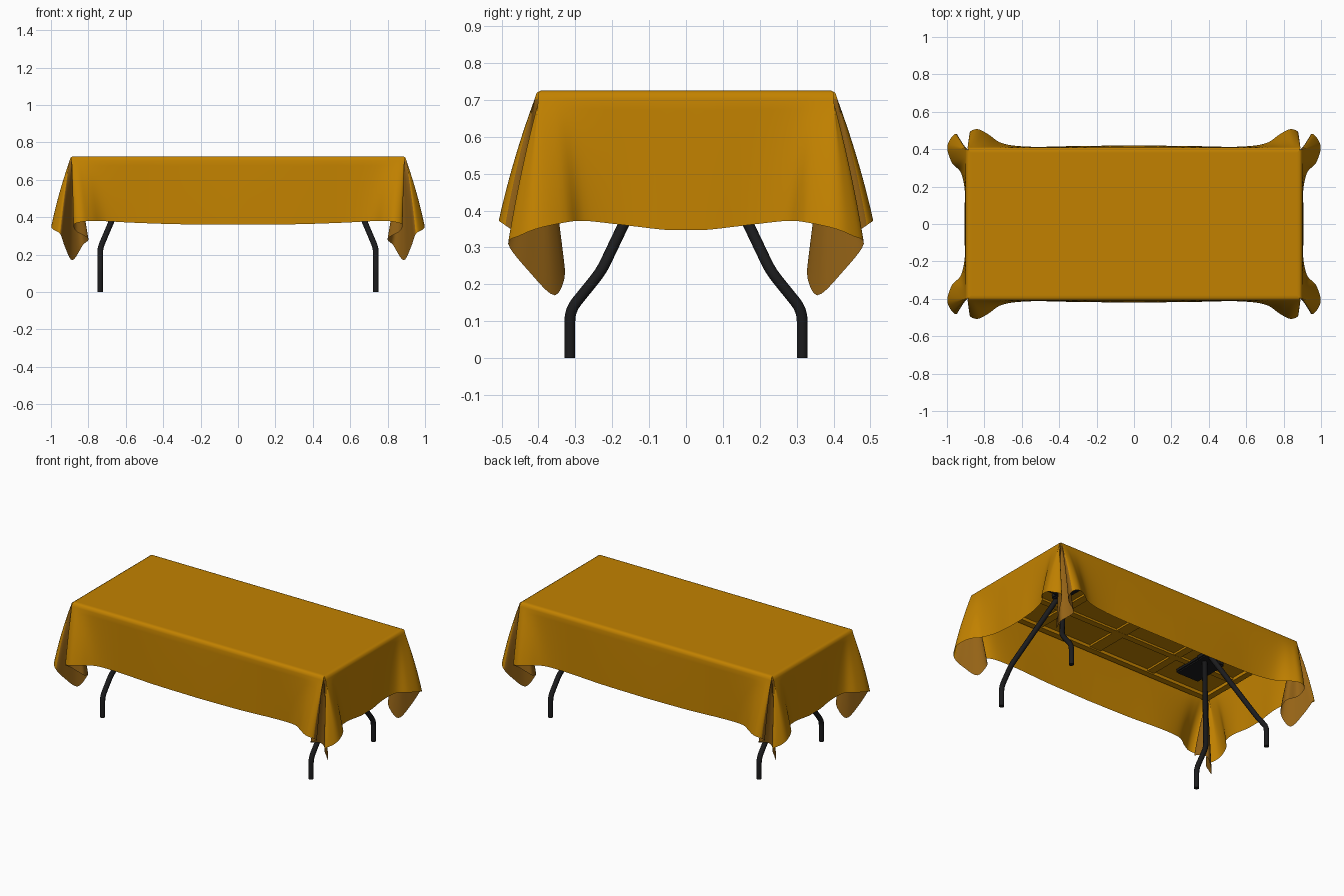
import bpy, bmesh
from mathutils import Vector

cube = bpy.data.objects.get("Cube")
if cube:
    bpy.data.objects.remove(cube, do_unlink=True)


def make_material(name, colour):
    mat = bpy.data.materials.new(name)
    mat.use_nodes = True
    mat.diffuse_color = colour
    shader = mat.node_tree.nodes["Principled BSDF"]
    shader.inputs["Base Color"].default_value = colour
    shader.inputs["Roughness"].default_value = 0.8
    return mat


golden = make_material("golden cloth", (0.54, 0.222, 0, 1))
brown = make_material("brown fold", (0.3, 0.125, 0.008, 1))
black = make_material("black metal", (0.011, 0.011, 0.012, 1))

TOP, HALF_X, HALF_Y = 0.725, 0.9, 0.41


def add_object(name, bm, mats, smooth_angle=None):
    mesh = bpy.data.meshes.new(name)
    bm.to_mesh(mesh)
    bm.free()
    obj = bpy.data.objects.new(name, mesh)
    bpy.context.collection.objects.link(obj)
    for mat in mats:
        mesh.materials.append(mat)
    if smooth_angle:
        bpy.ops.object.select_all(action='DESELECT')
        obj.select_set(True)
        bpy.context.view_layer.objects.active = obj
        bpy.ops.object.shade_smooth_by_angle(angle=smooth_angle)
    return obj


def mirror(obj, x=True, y=True):
    mod = obj.modifiers.new("mirror", 'MIRROR')
    mod.use_axis = (x, y, False)
    mod.merge_threshold = 0.0005


def catmull(points, steps):
    """Smooth open curve through points of any dimension."""
    pts = [Vector(p) for p in points]
    pts = [2 * pts[0] - pts[1]] + pts + [2 * pts[-1] - pts[-2]]
    result = []
    for a, b, c, d in zip(pts, pts[1:], pts[2:], pts[3:]):
        for i in range(steps):
            t = i / steps
            result.append(0.5 * (2 * b + (c - a) * t + (2 * a - 5 * b + 4 * c - d) * t * t
                                 + (3 * b - a - 3 * c + d) * t ** 3))
    return result + [pts[-2]]


# Tablecloth quarter: rim position (x, y) paired with the hem below it (x, y, z)
X, Y = HALF_X, HALF_Y
XC, YC = X - .012, Y - .012             # where the rounded corner begins
XV, YV = X - .012, Y - .012             # top of the fold between the two lobes
STEPS = 5
FOLD = range(6 * STEPS, 12 * STEPS)     # columns of the folded corner
guide = [
    (0, Y, 0, .42, .36), (.3, Y, .3, .417, .362), (.55, Y, .55, .413, .37),
    (.74, Y, .7, .43, .378), (.83, Y, .78, .48, .38), (.865, Y, .835, .507, .375),
    (XC, Y, .878, .49, .36), (XC, Y, .865, .44, .325), (XV, YV, .8, .41, .285),
    (XV, YV, .83, .33, .25), (XV, YV, .885, .355, .17), (XV, YV, .925, .43, .24),
    (X, YC, .95, .482, .31), (X, YC, .985, .45, .332), (X, YC, .998, .4, .352),
    (X, .36, .972, .325, .368), (X, .3, .926, .275, .372), (X, .2, .905, .18, .362),
    (X, .07, .907, .06, .348), (X, 0, .907, 0, .347)]
path = catmull(guide, STEPS)
rim = [Vector((min(max(p[0], 0), X), min(max(p[1], 0), Y))) for p in path]
hem = [Vector(p[2:]) for p in path]


def rim_row(inset, z):
    return [Vector((min(r.x, X - inset), min(r.y, Y - inset), z)) for r in rim]


edge = rim_row(0, TOP - .022)
rows = [rim_row(.03, TOP), rim_row(.016, TOP), rim_row(.005, TOP - .006), edge]
drops = 12
for k in range(1, drops + 1):
    t = k / drops
    row = []
    for e, h in zip(edge, hem):
        p = e.lerp(h, t)
        spread = t + .25 * t * (1 - t)      # cloth bellies out slightly
        p.x = e.x + (h.x - e.x) * spread
        p.y = e.y + (h.y - e.y) * spread
        row.append(p)
    rows.append(row)

bm = bmesh.new()
grid = [[bm.verts.new(p) for p in row] for row in rows]
for level, (upper, lower) in enumerate(zip(grid, grid[1:])):
    for i in range(len(upper) - 1):
        face = bm.faces.new((upper[i], upper[i + 1], lower[i + 1], lower[i]))
        face.material_index = int(level > 2 and i in FOLD)
centre = bm.verts.new((0, 0, TOP))
bm.faces.new([centre] + grid[0][::-1])
bmesh.ops.remove_doubles(bm, verts=bm.verts, dist=0.0002)
bmesh.ops.recalc_face_normals(bm, faces=bm.faces)
if max(bm.faces, key=lambda f: f.calc_area()).normal.z < 0:
    bmesh.ops.reverse_faces(bm, faces=bm.faces)
mirror(add_object("tablecloth", bm, [golden, brown], 0.9))


def box(name, centre, size, mat, bevel=0.0):
    bm = bmesh.new()
    bmesh.ops.create_cube(bm, size=1)
    for v in bm.verts:
        v.co = Vector(c + s * n for c, s, n in zip(centre, size, v.co))
    if bevel:
        bmesh.ops.bevel(bm, geom=bm.edges[:], offset=bevel, segments=2, affect='EDGES')
    return add_object(name, bm, [mat])


# Table board with a lip and stiffening rails underneath
box("table_board", (0, 0, .7), (1.76, .79, .03), golden)
mirror(box("long_lip", (0, .37, .68), (1.76, .04, .03), golden), x=False)
mirror(box("end_lip", (.86, 0, .68), (.04, .79, .03), golden), y=False)
mirror(box("long_rail", (0, .13, .68), (1.7, .04, .016), golden), x=False)
box("middle_rail", (0, 0, .68), (.08, .74, .014), golden)
mirror(box("cross_rail", (.42, 0, .68), (.05, .74, .014), golden), y=False)

# Black fittings where the legs meet below the board, turned end for end
for side, name in ((1, "left"), (-1, "right")):
    box(f"{name}_leg_bracket", (.55 * side, 0, .668), (.08, .09, .035), black, .008)
    box(f"{name}_fold_latch", (.6 * side, .12 * side, .668), (.17, .24, .03), black, .008)

# Bent tubular legs
corners = [(.737, .315, 0), (.737, .315, .13), (.737, .23, .235), (.55, .02, .675)]
bends = [Vector(c) for c in corners]
line = [bends[0]]
for before, bend, after in zip(bends, bends[1:], bends[2:]):
    start = bend + (before - bend).normalized() * .03
    end = bend + (after - bend).normalized() * .03
    for i in range(5):
        t = i / 4
        line.append(start.lerp(bend, t).lerp(bend.lerp(end, t), t))
line.append(bends[-1])
for x_sign, x_name in ((1, "left"), (-1, "right")):
    for y_sign, y_name in ((-1, "front"), (1, "back")):
        curve = bpy.data.curves.new(f"{y_name}_{x_name}_leg", 'CURVE')
        curve.dimensions = '3D'
        curve.bevel_depth = 0.0155
        curve.bevel_resolution = 3
        curve.use_fill_caps = True
        spline = curve.splines.new('POLY')
        spline.points.add(len(line) - 1)
        for point, p in zip(spline.points, line):
            point.co = (p.x * x_sign, p.y * y_sign, p.z, 1)
        curve.materials.append(black)
        leg = bpy.data.objects.new(curve.name, curve)
        bpy.context.collection.objects.link(leg)
